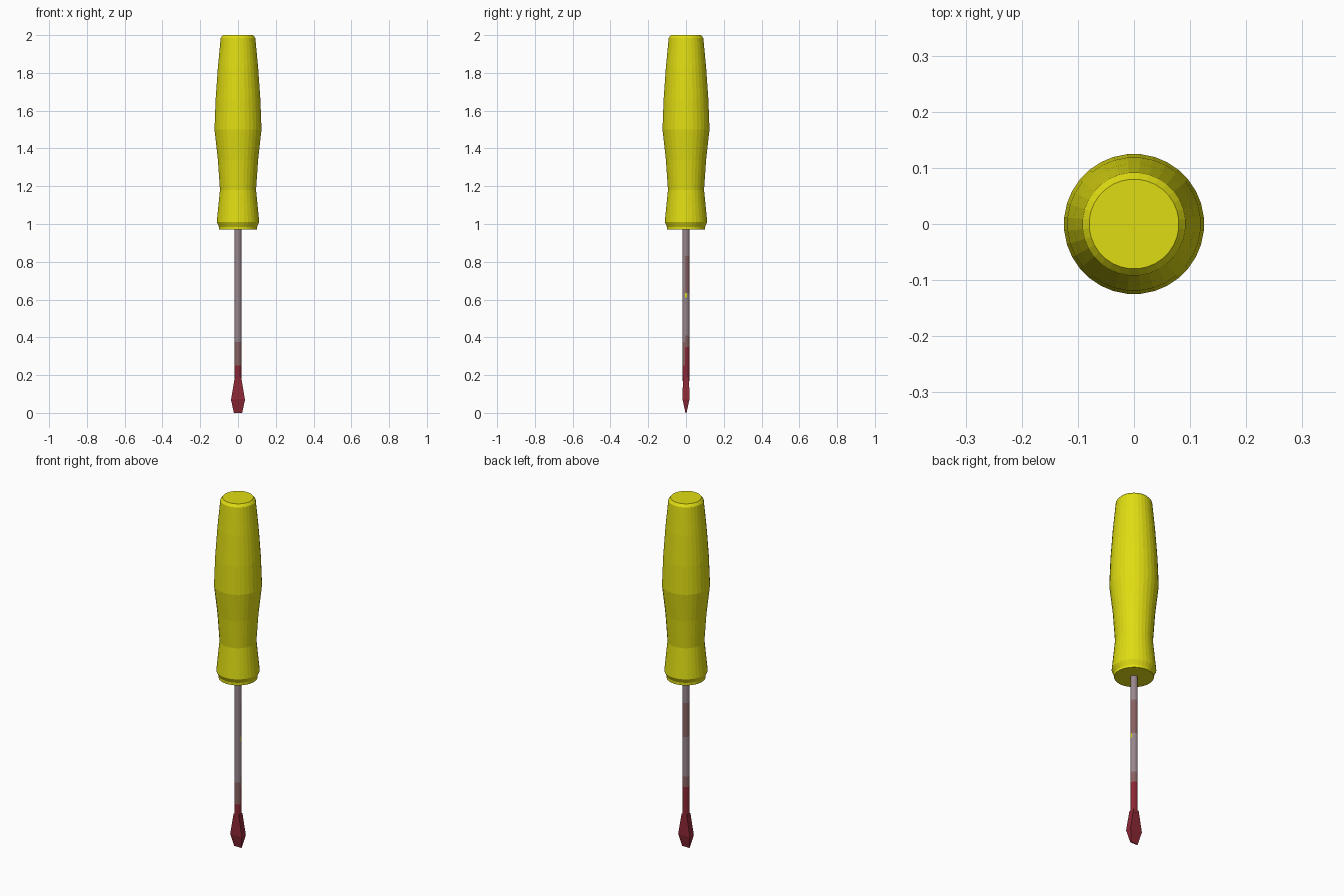
import bpy, bmesh, math

if "Cube" in bpy.data.objects:
    bpy.data.objects.remove(bpy.data.objects["Cube"])


def material(name, rgb):
    m = bpy.data.materials.new(name)
    m.diffuse_color = (*rgb, 1)
    m.use_nodes = True
    m.node_tree.nodes["Principled BSDF"].inputs["Base Color"].default_value = m.diffuse_color
    return m


YELLOW = material("handle yellow", (0.74, 0.72, 0.006))
STEEL = material("steel grey", (0.32, 0.245, 0.27))
WORN = material("worn reddish", (0.26, 0.125, 0.125))
RED = material("tip red", (0.27, 0.022, 0.037))


def loft(name, rings, mats, rule=None):
    """Skin a list of point rings, cap both ends, colour faces by a rule."""
    bm = bmesh.new()
    loops = [[bm.verts.new(p) for p in ring] for ring in rings]
    n = len(loops[0])
    for a, b in zip(loops, loops[1:]):
        for i in range(n):
            j = (i + 1) % n
            bm.faces.new((a[i], a[j], b[j], b[i]))
    bm.faces.new(loops[0][::-1])
    bm.faces.new(loops[-1])
    bmesh.ops.recalc_face_normals(bm, faces=bm.faces[:])
    if rule:
        for f in bm.faces:
            f.material_index = rule(f.calc_center_median())
    me = bpy.data.meshes.new(name)
    bm.to_mesh(me)
    bm.free()
    for m in mats:
        me.materials.append(m)
    ob = bpy.data.objects.new(name, me)
    bpy.context.collection.objects.link(ob)
    return ob


def circle(r, z, n):
    return [(r * math.cos(2 * math.pi * (i + .5) / n),
             r * math.sin(2 * math.pi * (i + .5) / n), z) for i in range(n)]


def rect(hx, hy, z):
    return [(-hx, -hy, z), (hx, -hy, z), (hx, hy, z), (-hx, hy, z)]


# handle: turned grip with waist and bottom collar
profile = [(.101, .97), (.101, .985), (.113, 1.01), (.096, 1.18), (.107, 1.34),
           (.125, 1.5), (.119, 1.66), (.107, 1.83), (.092, 1.985), (.08, 2.0)]
loft("handle", [circle(r, z, 32) for r, z in profile], [YELLOW])


# shaft: steel rod with worn bands that differ between front and back
def shaft_colour(c):
    angle = math.degrees(math.atan2(c.y, c.x))
    if -160 < angle < -20:
        return 2 if c.z < .25 else 1 if c.z < .375 else 0
    if c.z < .35:
        return 2
    if .61 < c.z < .635 and abs(angle) < 10:
        return 3
    return 1 if c.z < .41 or .635 < c.z < .83 else 0


levels = (.17, .25, .35, .375, .41, .61, .635, .83, 1.0)
loft("shaft", [circle(.0187, z, 12) for z in levels],
     [STEEL, WORN, RED, YELLOW], shaft_colour)

# blade: flared flat tip
loft("blade_tip", [rect(.022, .003, 0), rect(.037, .018, .07),
                   rect(.0165, .0165, .19)], [RED])
